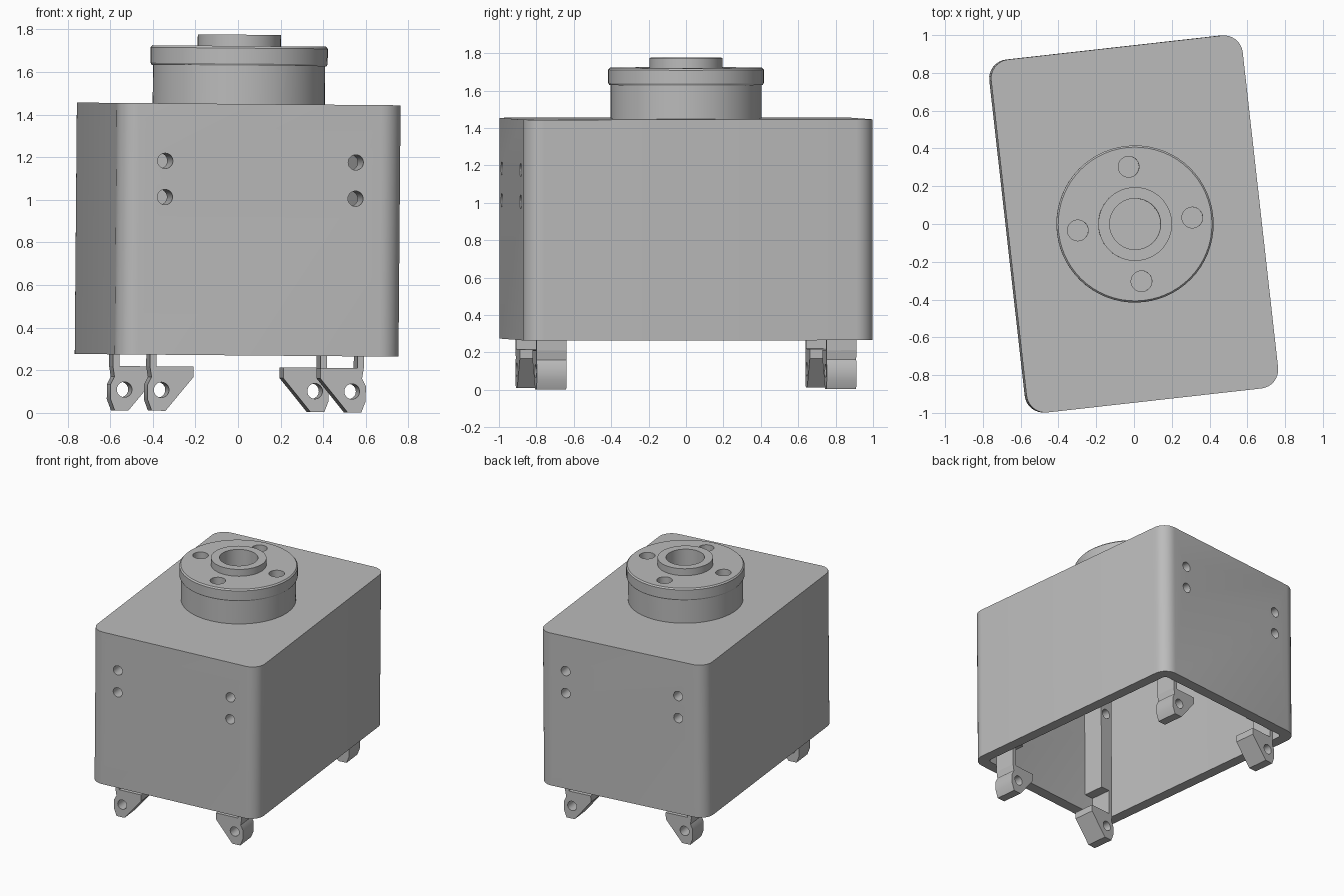
import bpy, bmesh, math
from mathutils import Matrix, Vector

cube = bpy.data.objects.get("Cube")
if cube:
    bpy.data.objects.remove(cube, do_unlink=True)

grey = bpy.data.materials.new("plain_grey")
grey.use_nodes = True
grey.diffuse_color = (0.5, 0.5, 0.5, 1)
grey.node_tree.nodes["Principled BSDF"].inputs["Base Color"].default_value = (0.5, 0.5, 0.5, 1)

# The whole assembly is turned about z and leans very slightly
PIVOT = Matrix.Translation((0, 0, 1.05))
POSE = (PIVOT @ Matrix.Rotation(0.0085, 4, 'Y')
        @ Matrix.Rotation(math.radians(6.4), 4, 'Z') @ PIVOT.inverted())


def make(name, bm):
    bmesh.ops.recalc_face_normals(bm, faces=bm.faces)
    mesh = bpy.data.meshes.new(name)
    bm.to_mesh(mesh)
    bm.free()
    mesh.materials.append(grey)
    obj = bpy.data.objects.new(name, mesh)
    bpy.context.collection.objects.link(obj)
    return obj


def prism(name, points, depth):
    """Extrude a closed 3D outline along the depth vector."""
    bm = bmesh.new()
    face = bm.faces.new([bm.verts.new(p) for p in points])
    out = bmesh.ops.extrude_face_region(bm, geom=[face])
    verts = [v for v in out["geom"] if isinstance(v, bmesh.types.BMVert)]
    bmesh.ops.translate(bm, verts=verts, vec=depth)
    return make(name, bm)


def block(name, x0, x1, y0, y1, z0, z1):
    return prism(name, [(x0, y0, z0), (x1, y0, z0), (x1, y1, z0), (x0, y1, z0)],
                 (0, 0, z1 - z0))


def rounded_box(name, hx, hy, r, z0, z1, steps=8):
    pts = []
    for i, (sx, sy) in enumerate([(1, 1), (-1, 1), (-1, -1), (1, -1)]):
        for k in range(steps + 1):
            a = (i + k / steps) * math.pi / 2
            pts.append((sx * (hx - r) + r * math.cos(a),
                        sy * (hy - r) + r * math.sin(a), z0))
    return prism(name, pts, (0, 0, z1 - z0))


def rod(centre, radius, length, axis):
    bm = bmesh.new()
    turn = Matrix.Rotation(math.pi / 2, 4, 'X') if axis == 'Y' else Matrix()
    bmesh.ops.create_cone(bm, cap_ends=True, segments=32, radius1=radius, radius2=radius,
                          depth=length, matrix=Matrix.Translation(centre) @ turn)
    return make("cutter", bm)


def cut(obj, cutters):
    """Subtract the cutters, bake the result and remove them."""
    for c in cutters:
        c.hide_render = True
        mod = obj.modifiers.new("cut", 'BOOLEAN')
        mod.operation, mod.solver, mod.object = 'DIFFERENCE', 'EXACT', c
    bpy.context.view_layer.update()
    baked = bpy.data.meshes.new_from_object(
        obj.evaluated_get(bpy.context.evaluated_depsgraph_get()))
    obj.modifiers.clear()
    obj.data = baked
    for c in cutters:
        bpy.data.objects.remove(c, do_unlink=True)


parts = []
BOLT_X, BOLT_Z = 0.45, (1.01, 1.18)

# Housing: rounded shell, open underneath, with bolt holes front and back
housing = rounded_box("housing", 0.67, 0.94, 0.1, 0.27, 1.45)
cutters = [rounded_box("cavity", 0.59, 0.86, 0.03, 0.1, 1.37)]
cutters += [rod((sx * BOLT_X, sy * 0.9, z), 0.036, 0.2, 'Y')
            for sx in (-1, 1) for sy in (-1, 1) for z in BOLT_Z]
cut(housing, cutters)
parts.append(housing)

# Turned collar: base drum, flange, raised boss and blind bore
profile = [(0, 1.5), (0.135, 1.5), (0.135, 1.775), (0.195, 1.775), (0.195, 1.722),
           (0.407, 1.722), (0.416, 1.712), (0.416, 1.64), (0.41, 1.63), (0.404, 1.63),
           (0.404, 1.42), (0, 1.42)]
bm = bmesh.new()
verts = [bm.verts.new((r, 0, z)) for r, z in profile]
edges = [bm.edges.new(pair) for pair in zip(verts, verts[1:])]
bmesh.ops.spin(bm, geom=verts + edges, cent=(0, 0, 0), axis=(0, 0, 1),
               angle=math.tau, steps=64, use_duplicate=False)
bmesh.ops.remove_doubles(bm, verts=bm.verts, dist=0.0005)
bmesh.ops.dissolve_degenerate(bm, edges=bm.edges, dist=0.0001)
collar = make("collar", bm)
cut(collar, [rod((0.305 * math.cos(a), 0.305 * math.sin(a), 1.7), 0.055, 0.16, 'Z')
             for a in (k * math.pi / 2 for k in range(4))])
parts.append(collar)

# Four leg brackets: mounting block, thin strap and drilled foot
FOOT = [(0.505, 0.215), (0.3, 0.215), (0.3, 0.165), (0.43, 0.007),
        (0.495, 0.007), (0.515, 0.06), (0.515, 0.13), (0.497, 0.165)]
for sy, end in ((-1, "front"), (1, "back")):
    for sx, side in ((1, "left"), (-1, "right")):
        tag = f"{end}_{side}"
        y0, y1 = sy * 0.7, sy * 0.86
        mount = block(f"{tag}_mounting_block", sx * 0.4, sx * 0.505, y0, y1, 0.4, 1.27)
        cut(mount, [rod((sx * BOLT_X, sy * 0.78, z), 0.036, 0.3, 'Y') for z in BOLT_Z])
        strap = block(f"{tag}_strap", sx * 0.475, sx * 0.505, y0, y1, 0.215, 0.4)
        foot = prism(f"{tag}_foot", [(sx * x, y0, z) for x, z in FOOT], (0, y1 - y0, 0))
        cut(foot, [rod((sx * BOLT_X, sy * 0.78, 0.105), 0.036, 0.3, 'Y')])
        parts += [mount, strap, foot]

# Pose every part and shade the curved faces smooth
bpy.ops.object.select_all(action='DESELECT')
for obj in parts:
    obj.data.transform(POSE)
    obj.select_set(True)
bpy.context.view_layer.objects.active = housing
bpy.ops.object.shade_smooth_by_angle(angle=math.radians(30))
